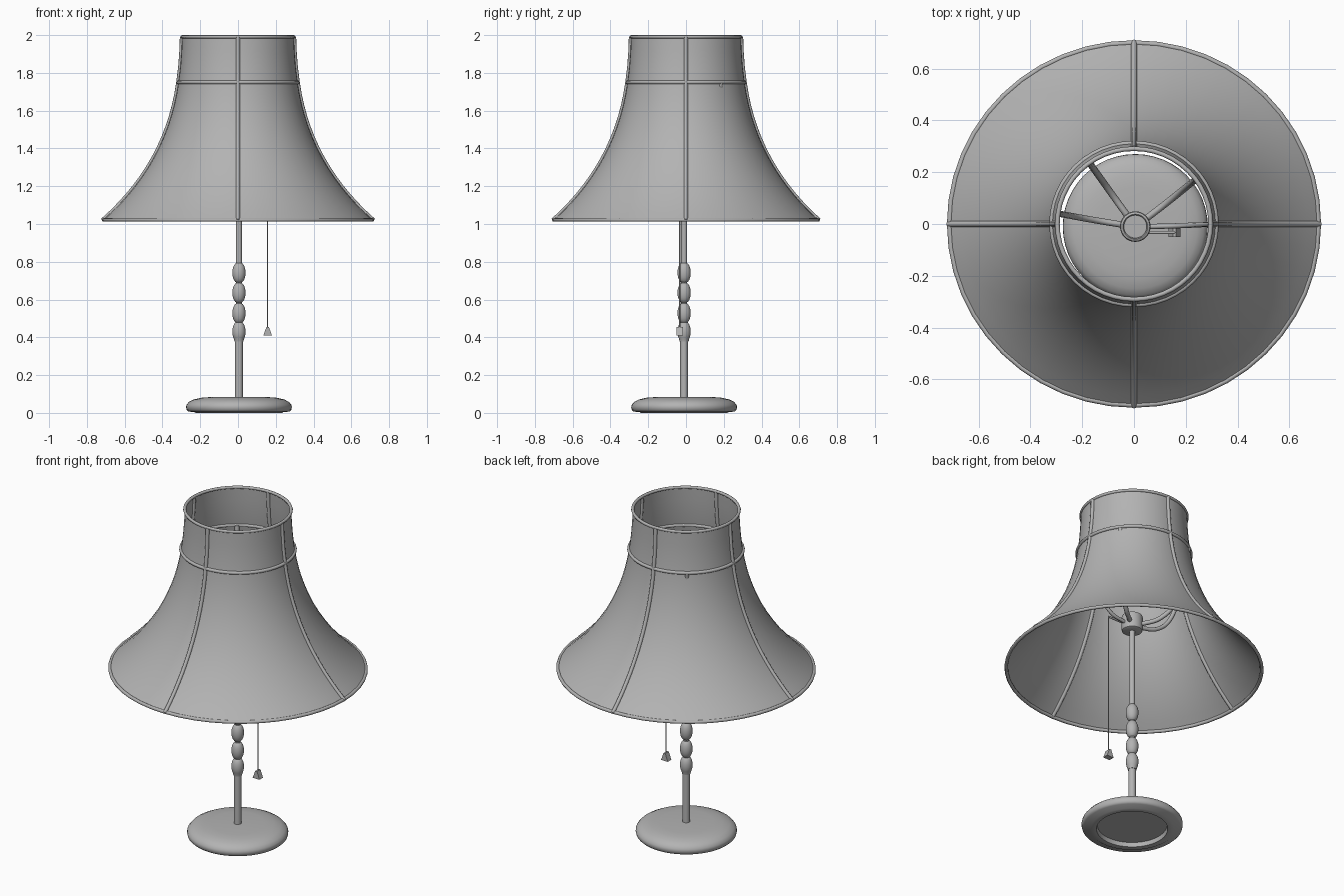
import bpy, bmesh, math
from mathutils import Vector

if "Cube" in bpy.data.objects:
    bpy.data.objects.remove(bpy.data.objects["Cube"])

grey = bpy.data.materials.new("warm_grey_metal")
grey.diffuse_color = (0.45, 0.45, 0.45, 1)
grey.use_nodes = True
grey.node_tree.nodes["Principled BSDF"].inputs["Base Color"].default_value = grey.diffuse_color
CX, CY = 0.005, -0.01          # axis of the stand
SQUASH = (1.01, 0.992)         # the shade is slightly oval


def finish(name, mesh, angle=40):
    ob = bpy.data.objects.new(name, mesh)
    bpy.context.collection.objects.link(ob)
    mesh.materials.append(grey)
    bpy.ops.object.select_all(action='DESELECT')
    ob.select_set(True)
    bpy.context.view_layer.objects.active = ob
    bpy.ops.object.shade_smooth_by_angle(angle=math.radians(angle))
    return ob


def lathe(name, profile, center=(0, 0), scale=(1, 1), sides=48, closed=False, angle=40):
    """Revolve (radius, z) points about a vertical axis."""
    bm = bmesh.new()
    rings = []
    for r, z in profile:
        rings.append([bm.verts.new((center[0] + r * scale[0] * math.cos(2 * math.pi * i / sides),
                                    center[1] + r * scale[1] * math.sin(2 * math.pi * i / sides), z))
                      for i in range(sides)])
    pairs = list(zip(rings, rings[1:])) + ([(rings[-1], rings[0])] if closed else [])
    for a, b in pairs:
        for i in range(sides):
            j = (i + 1) % sides
            bm.faces.new((a[i], a[j], b[j], b[i]))
    bmesh.ops.remove_doubles(bm, verts=bm.verts, dist=1e-5)
    bmesh.ops.recalc_face_normals(bm, faces=bm.faces)
    me = bpy.data.meshes.new(name)
    bm.to_mesh(me)
    bm.free()
    return finish(name, me, angle)


def hoop(name, r, z, t):
    prof = [(r + t * math.cos(k * math.pi / 4), z + t * math.sin(k * math.pi / 4)) for k in range(8)]
    return lathe(name, prof, scale=SQUASH, closed=True, angle=60)


def tube(name, pts, radius, spline='POLY'):
    """Round wire along a path, turned into a mesh."""
    cu = bpy.data.curves.new(name, 'CURVE')
    cu.dimensions = '3D'
    cu.bevel_depth, cu.bevel_resolution, cu.use_fill_caps = radius, 2, True
    if spline == 'POLY':
        s = cu.splines.new('POLY')
        s.points.add(len(pts) - 1)
        for p, c in zip(s.points, pts):
            p.co = (*c, 1)
    else:
        s = cu.splines.new('BEZIER')
        s.resolution_u = 6
        s.bezier_points.add(len(pts) - 1)
        for p, c in zip(s.bezier_points, pts):
            p.co = c
            p.handle_left_type = p.handle_right_type = 'AUTO'
    tmp = bpy.data.objects.new(name + "_path", cu)
    bpy.context.collection.objects.link(tmp)
    bpy.context.view_layer.update()
    me = bpy.data.meshes.new_from_object(tmp.evaluated_get(bpy.context.evaluated_depsgraph_get()))
    bpy.data.objects.remove(tmp)
    me.materials.clear()
    return finish(name, me, 60)


# Bell shade: arc flare below the collar
p0, p1, p2 = Vector((0.71, 1.02)), Vector((0.372, 1.32)), Vector((0.313, 1.75))
flare = [tuple(p0 * (1 - t) ** 2 + p1 * 2 * t * (1 - t) + p2 * t * t) for t in [k / 14 for k in range(15)]]
shade_profile = flare + [(0.303, 1.83), (0.297, 1.91), (0.294, 1.99)]
lathe("shade", shade_profile, scale=SQUASH, angle=60)

# Wire hoops and ribs of the shade
hoop("bottom_hoop", 0.705, 1.022, 0.01)
hoop("collar_hoop", 0.314, 1.75, 0.01)
hoop("top_hoop", 0.293, 1.991, 0.009)
for k in range(4):
    c, s = round(math.cos(k * math.pi / 2)), round(math.sin(k * math.pi / 2))
    tube("shade_rib", [(r * c * SQUASH[0], r * s * SQUASH[1], z) for r, z in shade_profile], 0.011)

# Base disc with a recess underneath
lathe("base", [(0, 0.085), (0.15, 0.084), (0.2, 0.08), (0.24, 0.071), (0.265, 0.058), (0.278, 0.042),
               (0.28, 0.03), (0.277, 0.016), (0.268, 0.007), (0.235, 0.004), (0.23, 0.0), (0.197, 0.0),
               (0.192, 0.025), (0, 0.025)], (CX, CY))

# Stem: thick lower part, thin upper part
lathe("lower_stem", [(0, 0.07), (0.021, 0.07), (0.021, 0.4), (0, 0.4)], (CX, CY), sides=20)
lathe("upper_stem", [(0, 0.4), (0.016, 0.4), (0.016, 1.28), (0, 1.28)], (CX, CY), sides=20)

# Turned beads, the lowest one cut flat
for z, half in ((0.742, 0.055), (0.636, 0.055), (0.528, 0.055), (0.43, 0.055)):
    prof = []
    for k in range(13):
        a = -math.pi / 2 + math.pi * k / 12
        prof.append((0.035 * max(0, math.cos(a)) ** 0.8, z + half * math.sin(a)))
    if z < 0.5:
        prof = [(0, 0.378), (0.024, 0.378)] + [p for p in prof if p[1] > 0.385]
    lathe("bead", prof, (CX, CY), sides=24)

# Socket cup at the head of the stem
lathe("socket", [(0, 1.26), (0.048, 1.26), (0.056, 1.264), (0.059, 1.273), (0.059, 1.347), (0.056, 1.356),
                 (0.048, 1.36), (0.044, 1.356), (0.044, 1.34), (0, 1.34)], (CX, CY), sides=32)

# Curved arms holding the shade
for deg, rad in ((0, 0.01), (36, 0.013), (126, 0.013), (172, 0.012)):
    c, s = math.cos(math.radians(deg)), math.sin(math.radians(deg))
    tube("shade_arm", [(CX * (1 - f) + r * c, CY * (1 - f) + r * s, z) for r, z, f in
                       ((0.045, 1.3, 0), (0.16, 1.325, 0.3), (0.25, 1.43, 0.7), (0.311, 1.75, 1))],
         rad, 'BEZIER')

# Pull switch: rod, cord and wedge-shaped weight
PX, PY = 0.157, -0.033
tube("switch_rod", [(0.05, PY, 1.31), (PX, PY, 1.31)], 0.006)
tube("pull_cord", [(PX, PY, 1.31), (PX, PY, 0.45)], 0.003)
bm = bmesh.new()
bmesh.ops.create_cube(bm, size=1)
for v in bm.verts:
    top = v.co.z > 0
    v.co = (PX + v.co.x * (0.012 if top else 0.046), PY + v.co.y * 0.034, 0.456 if top else 0.41)
weight = bpy.data.meshes.new("pull_weight")
bm.to_mesh(weight)
bm.free()
finish("pull_weight", weight, 20)
